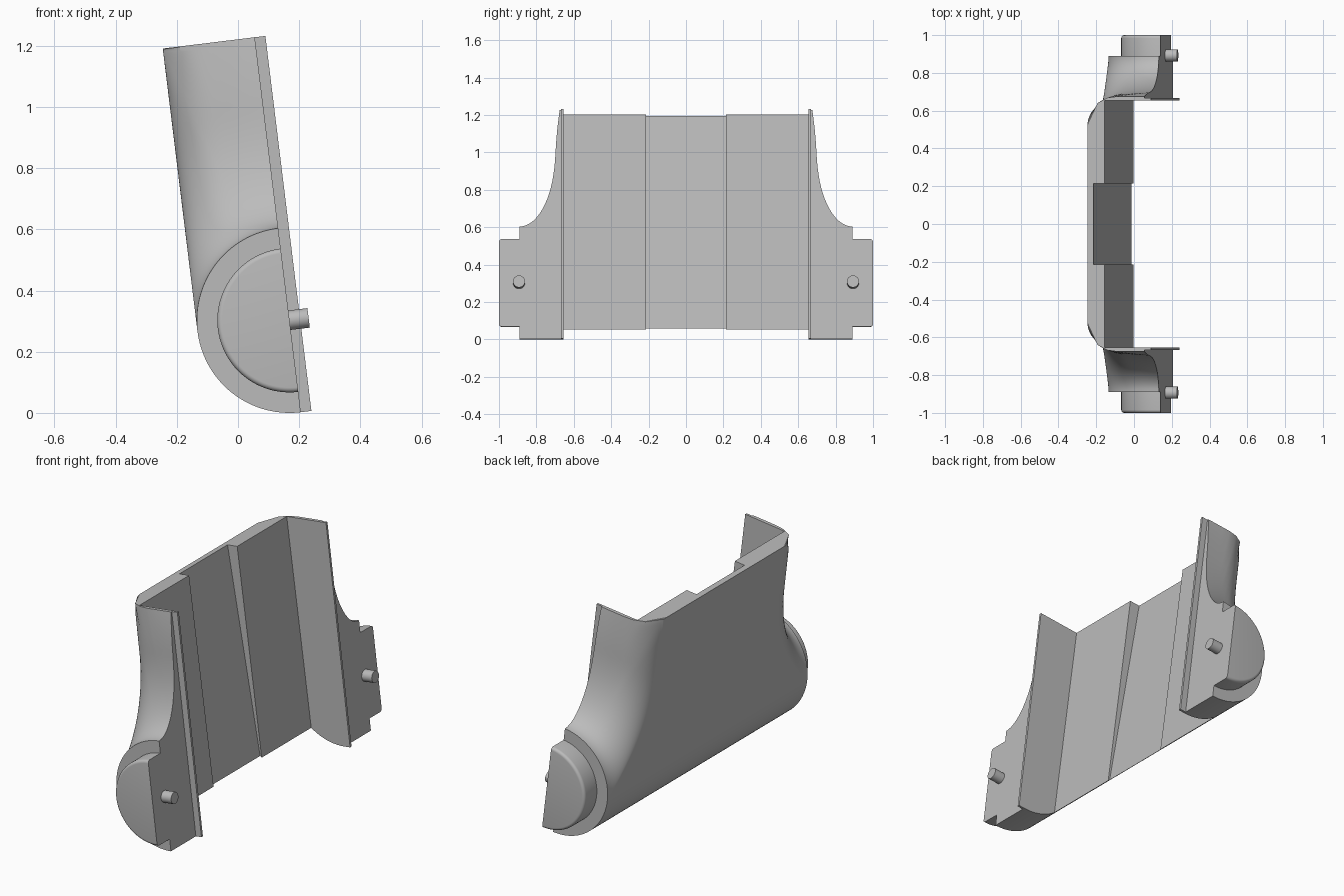
import bpy, bmesh, math
from mathutils import Matrix

if "Cube" in bpy.data.objects:
    bpy.data.objects.remove(bpy.data.objects["Cube"], do_unlink=True)

# Untilted frame: x = depth (0 at lip edge), y = width, z = height
FACE, R, TOP = -0.035, 0.303, 1.235      # flange plane, drum radius, height
DRUM_Y, WALL_Y = 0.89, 0.655
TILT = Matrix.Translation((0.24, 0, 0.0065)) @ Matrix.Rotation(math.radians(-7), 4, 'Y')

grey = bpy.data.materials.new("plain grey")
grey.use_nodes = True
grey.diffuse_color = (0.5, 0.5, 0.5, 1)
grey.node_tree.nodes["Principled BSDF"].inputs["Base Color"].default_value = (0.5, 0.5, 0.5, 1)


def make(name, bm):
    bmesh.ops.remove_doubles(bm, verts=bm.verts, dist=0.00002)
    bmesh.ops.recalc_face_normals(bm, faces=bm.faces)
    me = bpy.data.meshes.new(name)
    bm.to_mesh(me)
    bm.free()
    me.materials.append(grey)
    ob = bpy.data.objects.new(name, me)
    bpy.context.collection.objects.link(ob)
    return ob


def face(bm, pts):
    bm.faces.new([bm.verts.new(p) for p in pts])


def loft(bm, rings):
    """Closed rings joined in order, capped at both ends."""
    rows = [[bm.verts.new(p) for p in ring] for ring in rings]
    for r0, r1 in zip(rows, rows[1:]):
        for i in range(len(r0)):
            j = (i + 1) % len(r0)
            bm.faces.new((r0[i], r0[j], r1[j], r1[i]))
    bm.faces.new(rows[0])
    bm.faces.new(rows[-1])


def prism(name, outline, y0, y1):
    bm = bmesh.new()
    loft(bm, [[(x, y, z) for x, z in outline] for y in (y0, y1)])
    return make(name, bm)


def activate(ob):
    bpy.ops.object.select_all(action='DESELECT')
    ob.select_set(True)
    bpy.context.view_layer.objects.active = ob


def cut(ob, cutter):
    cutter.hide_render = True
    mod = ob.modifiers.new("cut", 'BOOLEAN')
    mod.operation, mod.solver, mod.object = 'DIFFERENCE', 'EXACT', cutter
    activate(ob)
    bpy.ops.object.modifier_apply(modifier=mod.name)
    bpy.data.objects.remove(cutter, do_unlink=True)


def half_width(depth, z, d):
    """Half width of the shell: rounded back corner plus flare round the drum."""
    u = min(depth / R, 1)
    k = min(max((depth - R + 0.15) / 0.15, 0), 1)
    curl = max((z - 0.9) / (TOP - 0.9), 0) ** 2
    wall = 0.52 + 0.15 * math.sqrt(1 - k * k) + 0.005 + 0.025 * (1 - u) * (1 - curl)
    e = max(1 - d / 0.4, 0)
    return wall + (DRUM_Y - wall) * (1 - math.sqrt(max(1 - e * e, 0)))


# Shell: columns fan out from the drum rim to the top and back edges
corner = math.atan2(R, TOP - R)
angles = [corner * i / 6 for i in range(6)]
angles += [corner + (math.pi / 2 - corner) * i / 30 for i in range(31)]
N = 28
columns = []
for a in angles:
    reach = (TOP - R) / math.cos(a) if a < corner else R / math.sin(a)
    col = []
    for i in range(N + 1):
        d = (reach - R) * (0.5 - 0.5 * math.cos(math.pi * i / N))
        depth, z = (R + d) * math.sin(a), R + (R + d) * math.cos(a)
        col.append((FACE - depth, half_width(depth, z, d), z))
    columns.append(col)
under = [(FACE - R * math.cos(b), DRUM_Y, R - R * math.sin(b))
         for b in (math.pi / 2 * i / 24 for i in range(1, 25))]

bm = bmesh.new()
for s in (1, -1):
    side = lambda p: (p[0], s * p[1], p[2])
    for c0, c1 in zip(columns, columns[1:]):
        for i in range(N):
            quad = [c0[i], c0[i + 1], c1[i + 1], c1[i]]
            if c1 is columns[-1]:
                quad = quad[:3]
                if i == 0:
                    face(bm, [side(p) for p in quad])
                else:
                    face(bm, [side(p) for p in (c0[i], c0[i + 1], c1[0])])
            else:
                face(bm, [side(p) for p in quad])
    face(bm, [side(c[0]) for c in columns] + [side(p) for p in under])
loop = columns[0] + [c[-1] for c in columns[1:]] + under
for p, q in zip(loop, loop[1:] + loop[:1]):
    face(bm, [p, q, (q[0], -q[1], q[2]), (p[0], -p[1], p[2])])
shell = make("shell", bm)

# Open channel and the tapered centre recess
cut(shell, prism("channel_cutter",
                 [(-0.248, 1.4), (-0.232, -0.2), (0.3, -0.2), (0.3, 1.4)], -WALL_Y, WALL_Y))
cut(shell, prism("recess_cutter",
                 [(-0.316, 1.4), (-0.228, -0.2), (0.2, -0.2), (0.2, 1.4)], -0.214, 0.214))
parts = [shell]

for s, label in ((1, "back"), (-1, "front")):
    # Thin lip along the channel edge
    parts.append(prism(label + "_lip", [(FACE, 0), (0, 0), (0, TOP), (FACE, TOP)],
                       s * WALL_Y, s * (WALL_Y + 0.013)))
    # Half-round end boss with a rounded rim
    r, rim = 0.236, 0.016
    steps = [(0.87, r)] + [(1 - rim + rim * math.sin(t), r - rim + rim * math.cos(t))
                           for t in (math.pi / 2 * i / 5 for i in range(6))]
    bm = bmesh.new()
    loft(bm, [[(FACE - q * math.sin(math.pi * i / 48), s * y, R + q * math.cos(math.pi * i / 48))
               for i in range(49)] for y, q in steps])
    parts.append(make(label + "_boss", bm))
    # Locating pin
    bm = bmesh.new()
    bmesh.ops.create_cone(bm, cap_ends=True, segments=32, radius1=0.032, radius2=0.032, depth=0.07,
                          matrix=Matrix.Translation((-0.007, s * 0.893, R)) @ Matrix.Rotation(math.pi / 2, 4, 'Y'))
    parts.append(make(label + "_pin", bm))

for ob in parts:
    ob.data.transform(TILT)
    activate(ob)
    bpy.ops.object.shade_smooth_by_angle(angle=math.radians(30))
